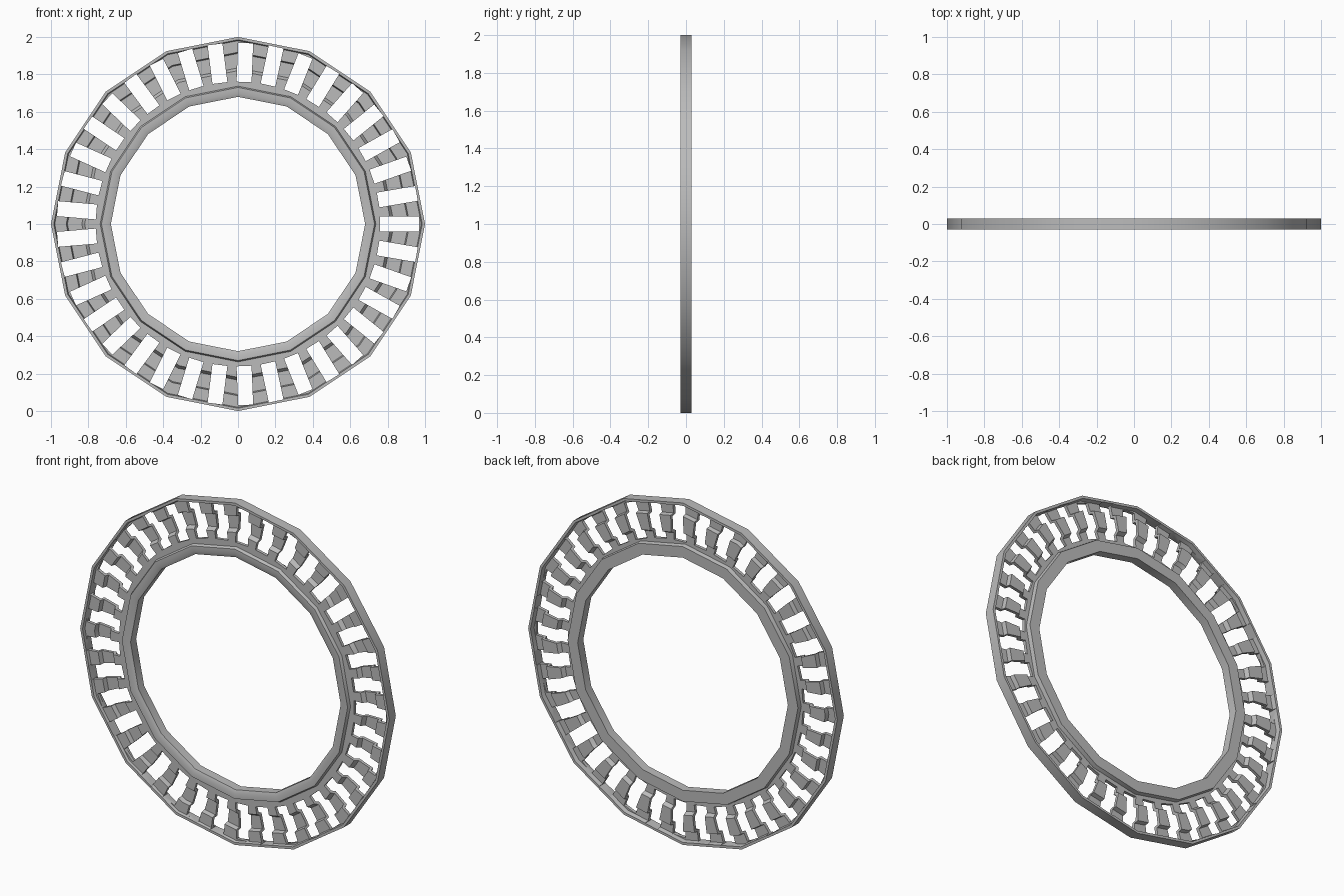
import bpy
import bmesh
import math
from mathutils import Matrix

if "Cube" in bpy.data.objects:
    bpy.data.objects.remove(bpy.data.objects["Cube"], do_unlink=True)

SIDES, SLOTS = 16, 37

steel = bpy.data.materials.new("plain grey")
steel.use_nodes = True
grey = (0.5, 0.5, 0.5, 1)
steel.diffuse_color = grey
steel.node_tree.nodes["Principled BSDF"].inputs["Base Color"].default_value = grey


def add_object(name, bm):
    bmesh.ops.recalc_face_normals(bm, faces=bm.faces)
    mesh = bpy.data.meshes.new(name)
    bm.to_mesh(mesh)
    bm.free()
    mesh.materials.append(steel)
    obj = bpy.data.objects.new(name, mesh)
    bpy.context.collection.objects.link(obj)
    return obj


# Cross-section as (radius, depth): rim, corrugated web and stepped hub
front = [(1, -.03), (.985, -.03), (.98, -.015), (.918, -.015), (.912, .012),
         (.835, .012), (.82, -.012), (.737, -.012), (.73, -.03), (.70, -.03), (.68, -.022)]
back = [(.68, .03), (.745, .03), (.75, .006), (.812, .006), (.825, .03),
        (.922, .03), (.927, .004), (.98, .004), (.985, .03), (1, .03)]
section = front + back

# Ring body: sweep the section around the axis
bm = bmesh.new()
loops = []
for i in range(SIDES):
    a = math.tau * i / SIDES
    loops.append([bm.verts.new((r * math.cos(a), y, 1 + r * math.sin(a))) for r, y in section])
for i, loop in enumerate(loops):
    following = loops[(i + 1) % SIDES]
    for j in range(len(section)):
        k = (j + 1) % len(section)
        bm.faces.new((loop[j], loop[k], following[k], following[j]))
ring = add_object("slotted_ring", bm)

# Slot cutters: radial boxes leaving the bent spokes between them
bm = bmesh.new()
for i in range(SLOTS):
    place = (Matrix.Translation((0, 0, 1))
             @ Matrix.Rotation(-math.tau * i / SLOTS, 4, 'Y')
             @ Matrix.Translation((.864, 0, 0))
             @ Matrix.Diagonal((.208, .2, .08, 1)))
    bmesh.ops.create_cube(bm, size=1, matrix=place)
cutter = add_object("slot_cutter", bm)
cutter.hide_render = True

# Apply the cut, then drop the cutter
cut = ring.modifiers.new("slots", 'BOOLEAN')
cut.operation = 'DIFFERENCE'
cut.solver = 'EXACT'
cut.object = cutter
bpy.context.view_layer.objects.active = ring
ring.select_set(True)
bpy.ops.object.modifier_apply(modifier=cut.name)
bpy.data.objects.remove(cutter, do_unlink=True)

# Smooth around the rim, sharp at the steps
bpy.ops.object.shade_smooth_by_angle(angle=math.radians(30))
